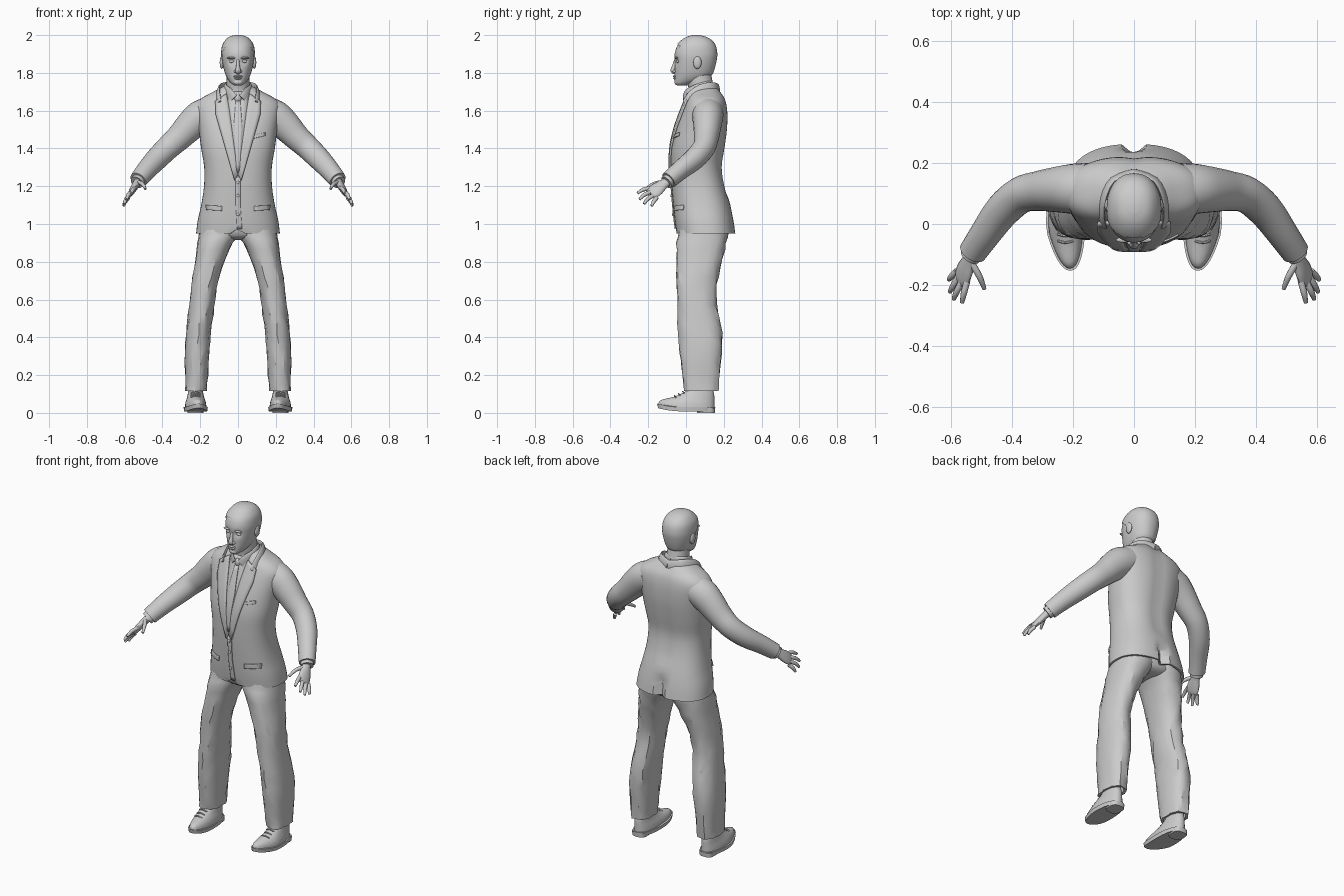
import bpy, bmesh, math, random
from mathutils import Vector

random.seed(4)


def finish(name, verts, faces, mirror=False, angle=45, thick=0):
    me = bpy.data.meshes.new(name)
    me.from_pydata([tuple(v) for v in verts], [], faces)
    bm = bmesh.new()
    bm.from_mesh(me)
    bmesh.ops.recalc_face_normals(bm, faces=bm.faces[:])
    bm.to_mesh(me)
    bm.free()
    me.polygons.foreach_set("use_smooth", [True] * len(me.polygons))
    me.set_sharp_from_angle(angle=math.radians(angle))
    ob = bpy.data.objects.new(name, me)
    bpy.context.collection.objects.link(ob)
    if mirror:
        ob.modifiers.new("mirror", 'MIRROR').use_mirror_merge = False
    if thick:
        m = ob.modifiers.new("thickness", 'SOLIDIFY')
        m.thickness, m.offset = thick, 0
    return ob


def dense(pts, steps):
    # Catmull-Rom refinement of a list of tuples
    out = []
    for i in range(len(pts) - 1):
        p = [pts[max(i - 1, 0)], pts[i], pts[i + 1], pts[min(i + 2, len(pts) - 1)]]
        for s in range(steps):
            t = s / steps
            out.append(tuple(0.5 * (2 * b + (c - a) * t + (2 * a - 5 * b + 4 * c - d) * t * t
                                    + (3 * b - a - 3 * c + d) * t ** 3) for a, b, c, d in zip(*p)))
    return out + [tuple(pts[-1])]


def skin(rings):
    # joins equal-length point rings, capped at both ends
    n = len(rings[0])
    verts = [v for r in rings for v in r]
    faces = [(i * n + j, i * n + (j + 1) % n, (i + 1) * n + (j + 1) % n, (i + 1) * n + j)
             for i in range(len(rings) - 1) for j in range(n)]
    faces += [tuple(range(n)), tuple(range(len(verts) - n, len(verts)))]
    return verts, faces


def power(c, e):
    return math.copysign(abs(c) ** e, c)


def loft(name, rings, n=2.3, sides=32, steps=3, mirror=False, lip=False, tweak=None, angle=45):
    # rings: (z, x0, x1, y0, y1) stacked upward
    rs = dense(rings, steps)
    if lip:
        z, a, b, c, d = rs[0]
        i = 0.012
        low = (z, a + i, b - i, c + i, d - i)
        rs = [(z + 0.05,) + low[1:], low] + rs
    loops = []
    for z, x0, x1, y0, y1 in rs:
        loop = []
        for k in range(sides):
            t = 2 * math.pi * k / sides
            v = Vector(((x0 + x1) / 2 + (x1 - x0) / 2 * power(math.cos(t), 2 / n),
                        (y0 + y1) / 2 + (y1 - y0) / 2 * power(math.sin(t), 2 / n), z))
            if tweak:
                tweak(v)
            loop.append(v)
        loops.append(loop)
    return finish(name, *skin(loops), mirror=mirror, angle=angle)


def tube(name, pts, wide, sides=16, steps=3, mirror=True):
    # pts: (x, y, z, radius along wide, other radius)
    ps = dense(pts, steps)
    loops = []
    for i, p in enumerate(ps):
        t = (Vector(ps[min(i + 1, len(ps) - 1)][:3]) - Vector(ps[max(i - 1, 0)][:3])).normalized()
        w = Vector(wide)
        u = (w - t * w.dot(t)).normalized()
        v = t.cross(u)
        loops.append([Vector(p[:3]) + u * p[3] * math.cos(2 * math.pi * k / sides)
                      + v * p[4] * math.sin(2 * math.pi * k / sides) for k in range(sides)])
    return finish(name, *skin(loops), mirror=mirror)


def blob(name, loc, scale, mirror=True):
    loops = [[Vector((loc[0] + scale[0] * math.sin(a) * math.cos(b), loc[1] + scale[1] * math.sin(a) * math.sin(b),
                      loc[2] + scale[2] * math.cos(a))) for b in [k * math.pi / 8 for k in range(16)]]
             for a in [0.05 + i * (math.pi - 0.1) / 8 for i in range(9)]]
    return finish(name, *skin(loops), mirror=mirror)


def sym(rows):
    return [(z, -w, w, a, b) for z, w, a, b in rows]


# Jacket body: z, half width, front y, back y
JACKET = sym([(0.95, .222, -.05, .262), (1.02, .213, -.06, .252), (1.1, .195, -.068, .235), (1.2, .18, -.076, .207),
              (1.3, .179, -.08, .193), (1.4, .195, -.078, .207), (1.5, .208, -.057, .22), (1.58, .222, -.03, .222),
              (1.63, .224, -.01, .217), (1.665, .195, .003, .207), (1.695, .14, .015, .188), (1.72, .095, .025, .168),
              (1.735, .06, .035, .145)])
PROFILE = dense(JACKET, 3)


def jacket_tweak(v):
    if v.y > 0.15 and v.z < 1.08 and abs(v.x) < 0.012:
        v.y -= 0.035 * min(1, (1.08 - v.z) / 0.05)      # rear vent
    if v.y < 0 and v.z < 0.96 and abs(v.x) < 0.03:
        v.z += 0.025                                     # front opening
    if v.y > 0.1 and v.z > 1.15:
        v.y -= 0.008 * math.exp(-(v.x / 0.035) ** 2)     # spine hollow


loft("jacket_body", JACKET, 2.4, 48, 3, lip=True, tweak=jacket_tweak)


def front_y(x, z):
    for a, b in zip(PROFILE, PROFILE[1:]):
        if a[0] <= z <= b[0]:
            t = (z - a[0]) / (b[0] - a[0])
            _, _, w, y0, y1 = [p + (q - p) * t for p, q in zip(a, b)]
            return (y0 + y1) / 2 - (y1 - y0) / 2 * (1 - min(abs(x) / w, .99) ** 2.4) ** (1 / 2.4)
    return 0


def ribbon(name, left, right, off, thick=0.006, mirror=False, cols=5):
    # panel laid over the jacket front between two (x, z) edges
    steps = 6
    rows = []
    for a, b in zip(left, left[1:]):
        rows += [(a, b, s / steps) for s in range(steps)]
    edge = lambda e: [(p[0] + (q[0] - p[0]) * s / steps, p[1] + (q[1] - p[1]) * s / steps)
                      for p, q in zip(e, e[1:]) for s in range(steps)] + [e[-1]]
    verts = []
    for p, q in zip(edge(left), edge(right)):
        for c in range(cols):
            x, z = [m + (n - m) * c / (cols - 1) for m, n in zip(p, q)]
            verts.append((x, front_y(x, z) - off, z))
    faces = [(i * cols + c, i * cols + c + 1, (i + 1) * cols + c + 1, (i + 1) * cols + c)
             for i in range(len(rows)) for c in range(cols - 1)]
    return finish(name, verts, faces, mirror, thick=thick)


# Jacket front details, shirt and tie
ribbon("shirt_front", [(-.055, 1.7), (-.05, 1.6), (-.004, 1.27)], [(.055, 1.7), (.05, 1.6), (.004, 1.27)], .003)
ribbon("lapel", [(.06, 1.69), (.045, 1.6), (.0, 1.26)], [(.12, 1.65), (.118, 1.58), (.018, 1.23)], .007, .01, True)
ribbon("tie_blade", [(-.012, 1.65), (-.024, 1.5), (-.008, 1.28)], [(.012, 1.65), (.024, 1.5), (.008, 1.28)], .009)
ribbon("front_edge", [(.012, 1.25), (.012, 1.1), (.022, .975)], [(-.012, 1.25), (-.012, 1.1), (-.005, .975)], .003)
ribbon("pocket_flap", [(.085, 1.095), (.085, 1.07)], [(.168, 1.1), (.168, 1.075)], .004, .008, True)
ribbon("breast_pocket", [(.08, 1.47), (.08, 1.452)], [(.145, 1.485), (.145, 1.467)], .003)
blob("tie_knot", (0, .0, 1.665), (.019, .016, .024), False)
for z in (1.05, 1.15, 1.22):
    blob("jacket_button", (0, front_y(0, z) - .007, z), (.008, .004, .008), False)
tube("jacket_collar", [(0, .172, 1.715, .028, .008), (.07, .145, 1.722, .03, .008), (.102, .085, 1.71, .032, .008),
                       (.108, .03, 1.675, .03, .008), (.1, -.005, 1.64, .02, .007)], (-.3, -.1, 1))
tube("shirt_collar", [(0, .14, 1.735, .022, .006), (.056, .118, 1.735, .022, .006), (.07, .06, 1.718, .024, .006),
                      (.045, .008, 1.69, .026, .006), (.022, -.008, 1.665, .022, .006)], (-.2, -.1, 1))

# Sleeves and cuffs
tube("sleeve", [(-.15, .115, 1.59, .085, .085), (-.2, .115, 1.565, .082, .088), (-.25, .113, 1.522, .075, .081),
                (-.31, .108, 1.46, .066, .07), (-.37, .095, 1.405, .06, .064), (-.43, .045, 1.345, .057, .06),
                (-.485, -.03, 1.285, .05, .053), (-.528, -.092, 1.232, .045, .047)], (0, 1, 0), 24, 4)
tube("shirt_cuff", [(-.515, -.075, 1.245, .037, .037), (-.536, -.104, 1.22, .036, .036)], (0, 1, 0), 20)

# Hands
ACROSS = (-.035, .04, -.05)
tube("palm", [(-.52, -.08, 1.24, .026, .022), (-.537, -.115, 1.214, .027, .02), (-.553, -.15, 1.187, .038, .018),
              (-.564, -.176, 1.167, .039, .014), (-.57, -.188, 1.157, .03, .009)], ACROSS)
for name, a, b, c in [("index_finger", (-.546, -.186, 1.19), (-.557, -.226, 1.182), (-.563, -.257, 1.163)),
                      ("middle_finger", (-.56, -.182, 1.17), (-.58, -.22, 1.155), (-.59, -.246, 1.13)),
                      ("ring_finger", (-.573, -.17, 1.153), (-.592, -.203, 1.132), (-.603, -.222, 1.106)),
                      ("little_finger", (-.58, -.154, 1.14), (-.598, -.172, 1.117), (-.606, -.182, 1.095)),
                      ("thumb", (-.53, -.13, 1.222), (-.506, -.172, 1.212), (-.49, -.212, 1.186))]:
    tube(name, [a + (.011, .011), b + (.0105, .0105), c + (.007, .007)], (1, 0, .3), 10)


# Trousers
def wrinkle(v):
    if v.z < 0.9:
        for i, s in ((0, .004), (1, .005)):
            v[i] += random.uniform(-s, s)


loft("trouser_leg", [(.115, -.28, -.165, -.01, .172), (.2, -.282, -.16, -.022, .18), (.32, -.283, -.15, -.032, .19),
                     (.42, -.275, -.143, -.04, .19), (.52, -.265, -.132, -.046, .174), (.62, -.253, -.118, -.05, .158),
                     (.72, -.241, -.098, -.052, .17), (.82, -.227, -.064, -.051, .193), (.9, -.214, -.026, -.048, .213),
                     (.95, -.207, .012, -.04, .225), (1.02, -.195, .02, -.03, .215)],
     2.3, 20, 2, mirror=True, lip=True, tweak=wrinkle, angle=30)
loft("trouser_seat", sym([(.915, .09, .03, .17), (.94, .16, -.03, .215), (1.03, .19, -.04, .22)]), 2.3, 24)


# Shoes
def toe(v):
    # narrows the toe and lifts it slightly
    f = max(0, -v.y - .02) / .13
    v.x = -.225 + (v.x + .225) * (1 - .22 * f) + .015 * f
    v.z += .018 * f * f


loft("shoe_sole", [(.008, -.285, -.163, -.148, .152), (.03, -.288, -.16, -.153, .155)], 2.3, 32, 1, True, tweak=toe)
loft("shoe_heel", [(0, -.268, -.182, .06, .152), (.025, -.27, -.18, .055, .154)], 3, 24, 1, True)
loft("shoe_upper", [(.03, -.281, -.167, -.146, .15), (.05, -.279, -.169, -.138, .15), (.068, -.274, -.174, -.105, .15),
                    (.085, -.269, -.18, -.06, .15), (.105, -.265, -.184, -.018, .148), (.125, -.262, -.188, .01, .143),
                    (.16, -.26, -.19, .03, .14)], 2.2, 32, 2, True, tweak=toe)
for i in range(3):
    y = -.055 + i * .022
    tube("shoelace", [(-.25, y, .083 + i * .011, .004, .004), (-.225, y - .006, .091 + i * .011, .004, .004),
                      (-.2, y, .083 + i * .011, .004, .004)], (0, 1, 0), 6)

# Neck and head
HEAD = sym([(1.732, .018, -.046, .0), (1.745, .036, -.058, .04), (1.765, .053, -.06, .1), (1.79, .066, -.06, .134),
            (1.82, .075, -.06, .147), (1.86, .083, -.06, .157), (1.9, .086, -.06, .162), (1.94, .08, -.047, .154),
            (1.97, .063, -.02, .132), (1.988, .041, .01, .1), (1.996, .012, .04, .066)])


def face(v):
    for s in (-1, 1):
        d = (v - Vector((s * .034, -.055, 1.862))).length
        v.y += .012 * math.exp(-(d / .018) ** 2)


loft("head", HEAD, 2.2, 48, 4, tweak=face, angle=60)
tube("neck", [(0, .085, 1.66, .068, .068), (0, .08, 1.72, .062, .066), (0, .07, 1.77, .06, .066),
              (0, .065, 1.81, .058, .064)], (1, 0, 0), 24, 3, False)
hair = loft("hair", [(z + (.004 if z > 1.9 else 0), a - .004, b + .004, c - .004, d + .004) for z, a, b, c, d in HEAD], 2.2, 48, 4)
bm = bmesh.new()
bm.from_mesh(hair.data)
low = [f for f in bm.faces if f.calc_center_median().z < 1.945 - .9 * (f.calc_center_median().y + .04)]
bmesh.ops.delete(bm, geom=low, context='FACES')
bm.to_mesh(hair.data)
bm.free()

# Face features
tube("nose", [(0, -.054, 1.868, .007, .008), (0, -.064, 1.835, .01, .01), (0, -.07, 1.812, .015, .012),
              (0, -.06, 1.8, .012, .008)], (1, 0, 0), 12, 3, False)
blob("nostril", (.013, -.06, 1.808), (.009, .011, .008))
blob("brow", (.035, -.052, 1.879), (.024, .009, .006))
blob("eye", (.034, -.043, 1.861), (.015, .009, .008))
blob("upper_lip", (0, -.059, 1.782), (.025, .01, .006), False)
blob("lower_lip", (0, -.058, 1.771), (.021, .01, .006), False)
blob("chin", (0, -.048, 1.75), (.024, .014, .014), False)
blob("ear", (.086, .06, 1.855), (.011, .022, .034))
